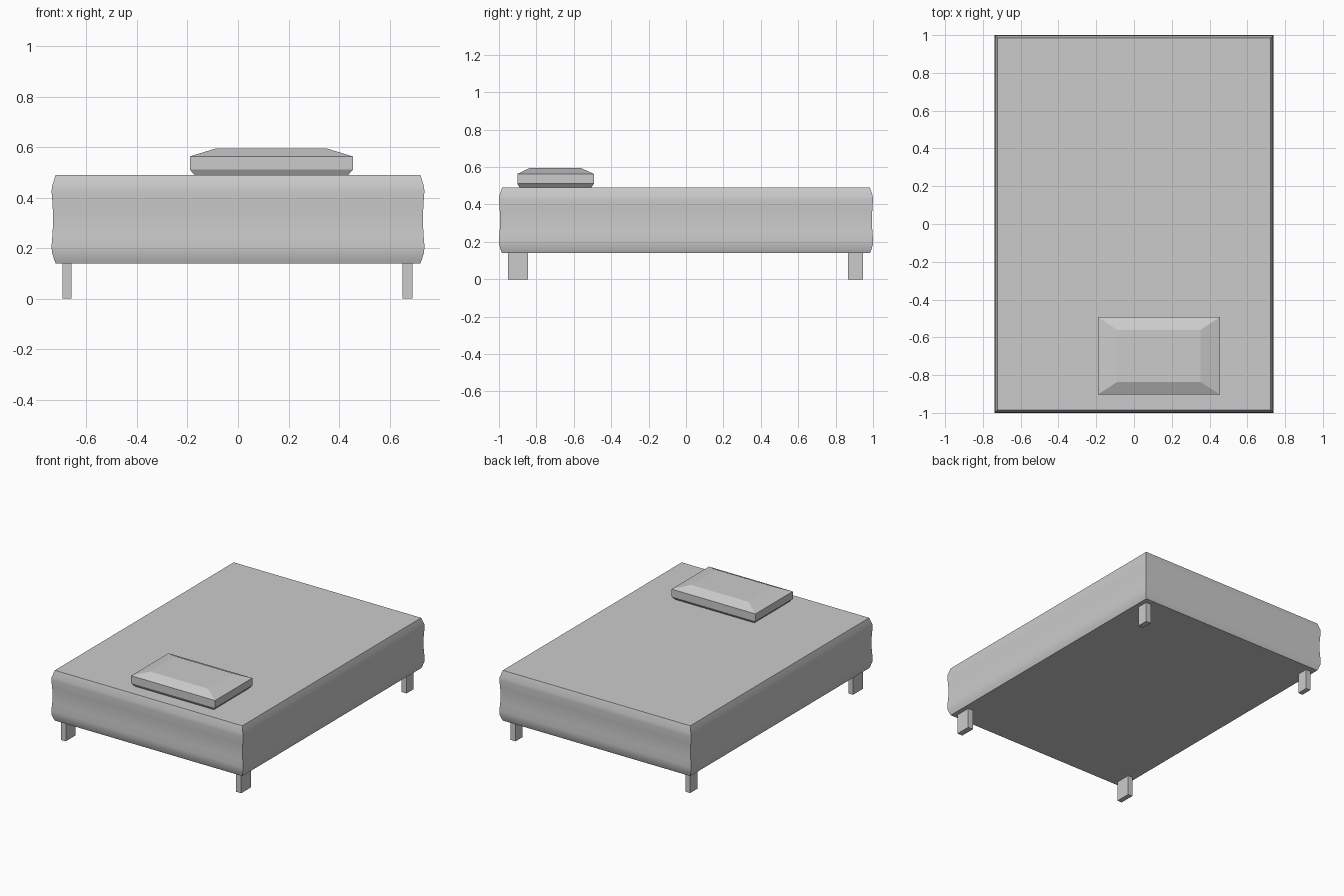
import bpy, bmesh, math

if "Cube" in bpy.data.objects:
    bpy.data.objects.remove(bpy.data.objects["Cube"])


def stack(name, levels, smooth=False):
    """Loft rectangles (x0, x1, y0, y1, z) from bottom to top and cap the ends."""
    bm = bmesh.new()
    rings = [[bm.verts.new(p) for p in ((a, c, z), (b, c, z), (b, d, z), (a, d, z))]
             for a, b, c, d, z in levels]
    for lo, hi in zip(rings, rings[1:]):
        for i in range(4):
            j = (i + 1) % 4
            bm.faces.new((lo[i], lo[j], hi[j], hi[i]))
    bm.faces.new(rings[0][::-1])
    bm.faces.new(rings[-1])
    mesh = bpy.data.meshes.new(name)
    bm.to_mesh(mesh)
    bm.free()
    obj = bpy.data.objects.new(name, mesh)
    bpy.context.collection.objects.link(obj)
    if smooth:
        bpy.ops.object.select_all(action='DESELECT')
        obj.select_set(True)
        bpy.context.view_layer.objects.active = obj
        bpy.ops.object.shade_smooth_by_angle(angle=math.radians(35))
    return obj


# Mattress: slightly waisted sides, given as (inset, height)
profile = [(0.016, 0.14), (0.010, 0.155), (0.001, 0.185), (0.0, 0.21), (0.004, 0.26),
           (0.006, 0.315), (0.004, 0.37), (0.0, 0.425), (0.002, 0.445), (0.016, 0.49)]
stack("mattress", [(-0.738 + i, 0.738 - i, -1 + i, 1 - i, z) for i, z in profile], True)

# Pillow: bevelled slab lying off-centre at the front
stack("pillow", [
    (-0.170, 0.435, -0.888, -0.508, 0.488),
    (-0.191, 0.455, -0.902, -0.492, 0.511),
    (-0.191, 0.455, -0.902, -0.492, 0.563),
    (-0.090, 0.353, -0.837, -0.560, 0.594),
])

# Legs: front pair is deeper than the back pair
for depth, y0, y1 in (("front", -0.952, -0.845), ("back", 0.867, 0.946)):
    for side, x0, x1 in (("left", -0.695, -0.66), ("right", 0.651, 0.691)):
        stack(f"{depth}_{side}_leg", [(x0, x1, y0, y1, 0), (x0, x1, y0, y1, 0.145)])
